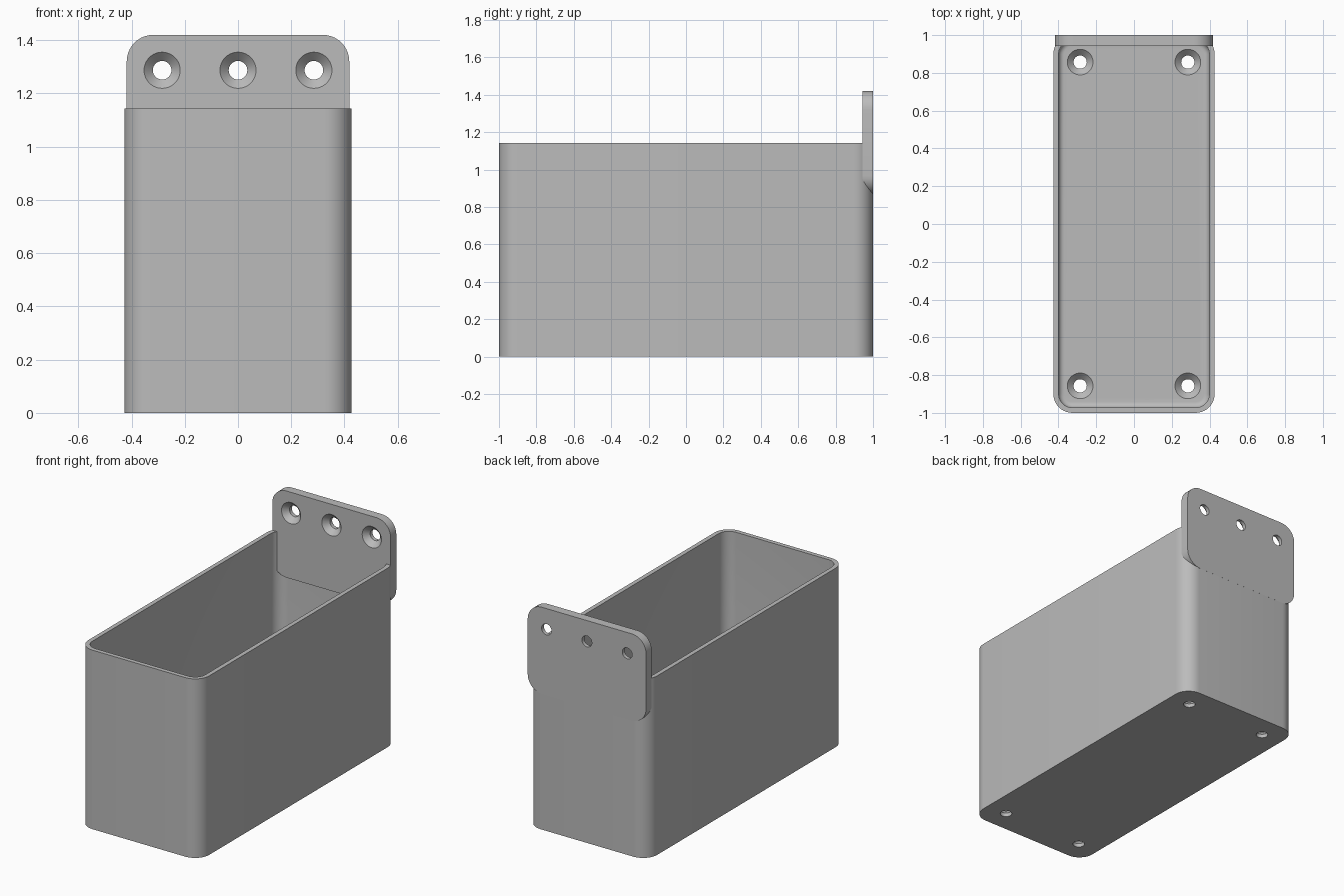
import bpy, bmesh, math
from mathutils import Matrix, Vector

cube = bpy.data.objects.get("Cube")
if cube:
    bpy.data.objects.remove(cube, do_unlink=True)

grey = bpy.data.materials.new("light_grey_plastic")
grey.use_nodes = True
colour = (0.5, 0.5, 0.5, 1)
grey.diffuse_color = colour
grey.node_tree.nodes["Principled BSDF"].inputs["Base Color"].default_value = colour


def rounded_rect(half_w, half_h, r, steps=10):
    """Counter-clockwise outline of a rectangle with round corners."""
    pts = []
    for k, (sx, sy) in enumerate([(1, 1), (-1, 1), (-1, -1), (1, -1)]):
        for i in range(steps + 1):
            a = math.pi / 2 * (k + i / steps)
            pts.append((sx * (half_w - r) + r * math.cos(a),
                        sy * (half_h - r) + r * math.sin(a)))
    return pts


def loft(name, rings, matrix=Matrix()):
    """Skin a stack of equal rings and cap both ends."""
    bm = bmesh.new()
    loops = [[bm.verts.new(matrix @ Vector(p)) for p in ring] for ring in rings]
    for a, b in zip(loops, loops[1:]):
        for i in range(len(a)):
            j = (i + 1) % len(a)
            bm.faces.new((a[i], a[j], b[j], b[i]))
    bm.faces.new(loops[0][::-1])
    bm.faces.new(loops[-1])
    bmesh.ops.recalc_face_normals(bm, faces=bm.faces)
    mesh = bpy.data.meshes.new(name)
    bm.to_mesh(mesh)
    bm.free()
    mesh.materials.append(grey)
    obj = bpy.data.objects.new(name, mesh)
    bpy.context.collection.objects.link(obj)
    return obj


def drill(target, x, y, z, matrix):
    """Cut a countersunk screw hole; local +z points out of the wide end."""
    profile = [(-0.1, 0.035), (-0.033, 0.035), (0.001, 0.069), (0.02, 0.069)]
    rings = [[(r * math.cos(a), r * math.sin(a), h)
              for a in (math.tau * i / 40 for i in range(40))] for h, r in profile]
    cutter = loft("screw_hole_cutter", rings, Matrix.Translation((x, y, z)) @ matrix)
    mod = target.modifiers.new("screw_hole", 'BOOLEAN')
    mod.operation = 'DIFFERENCE'
    mod.solver = 'EXACT'
    mod.object = cutter
    bpy.context.view_layer.objects.active = target
    bpy.ops.object.modifier_apply(modifier=mod.name)
    bpy.data.objects.remove(cutter, do_unlink=True)


def smooth(obj):
    bpy.ops.object.select_all(action='DESELECT')
    obj.select_set(True)
    bpy.context.view_layer.objects.active = obj
    bpy.ops.object.shade_smooth_by_angle(angle=math.radians(30))


# Open bin: outer wall, rim, inner wall, filleted floor
W, L, H, R = 0.427, 0.9997, 1.143, 0.1
WALL, FLOOR, FILLET = 0.028, 0.057, 0.03
levels = [(0, 0), (0, H), (WALL, H)]
for i in range(7):
    a = math.pi / 2 * i / 6
    levels.append((WALL + FILLET * (1 - math.cos(a)),
                   FLOOR + FILLET * (1 - math.sin(a))))
bin_body = loft("bin_body", [[(x, y, z) for x, y in rounded_rect(W - d, L - d, R - d)]
                             for d, z in levels])
for sx in (-1, 1):
    for sy in (-1, 1):
        drill(bin_body, sx * 0.285, sy * 0.857, FLOOR, Matrix())
smooth(bin_body)

# Mounting plate on the back wall
BOTTOM, TOP, FRONT = 0.867, 1.42, 0.943
outline = rounded_rect(0.418, (TOP - BOTTOM) / 2, 0.1)
mid = (TOP + BOTTOM) / 2
mount_plate = loft("mount_plate", [[(x, y, z + mid) for x, z in outline]
                                   for y in (FRONT, 1.0)])
for x in (-0.285, 0, 0.285):
    drill(mount_plate, x, FRONT, 1.287, Matrix.Rotation(math.pi / 2, 4, 'X'))
smooth(mount_plate)
